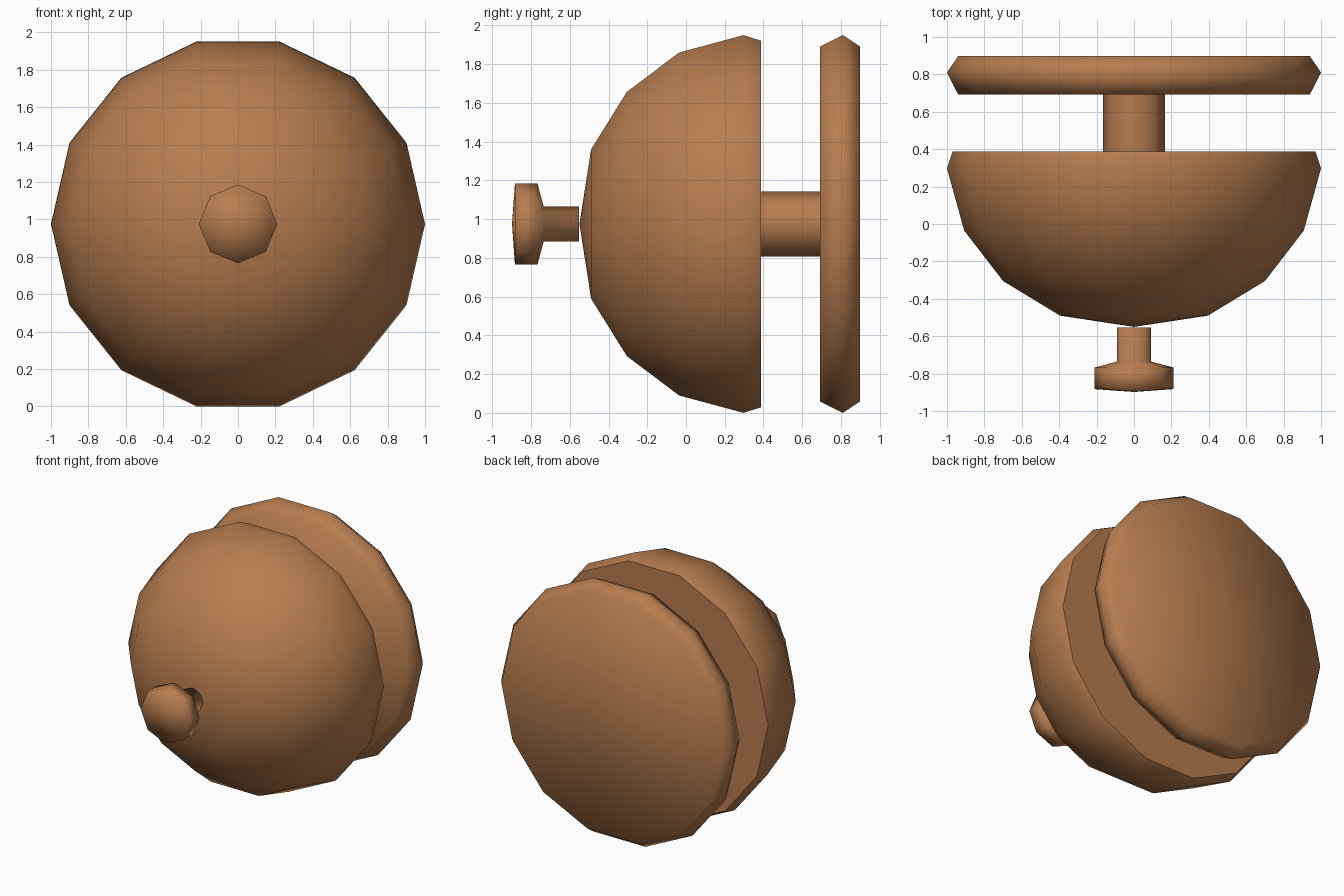
import bpy
import bmesh
from math import cos, sin, tau, radians

cube = bpy.data.objects.get("Cube")
if cube:
    bpy.data.objects.remove(cube, do_unlink=True)

AXIS_Z = 0.975

brown = bpy.data.materials.new("warm_brown")
brown.use_nodes = True
colour = (0.47, 0.205, 0.08, 1)
brown.diffuse_color = colour
brown.node_tree.nodes["Principled BSDF"].inputs["Base Color"].default_value = colour


def lathe(name, profile, sides, sharp_angle=180):
    """Turn (radius, y) points around the front-to-back axis."""
    bm = bmesh.new()
    rings = []
    for r, y in profile:
        count = sides if r > 0 else 1
        rings.append([bm.verts.new((r * cos(tau * i / sides), y,
                                    AXIS_Z + r * sin(tau * i / sides)))
                      for i in range(count)])
    for a, b in zip(rings, rings[1:]):
        for i in range(sides):
            j = (i + 1) % sides
            corners = [a[i % len(a)], a[j % len(a)], b[j % len(b)], b[i % len(b)]]
            bm.faces.new(list(dict.fromkeys(corners)))
    bmesh.ops.recalc_face_normals(bm, faces=bm.faces)
    mesh = bpy.data.meshes.new(name)
    bm.to_mesh(mesh)
    bm.free()
    mesh.materials.append(brown)
    obj = bpy.data.objects.new(name, mesh)
    bpy.context.collection.objects.link(obj)
    bpy.ops.object.select_all(action='DESELECT')
    obj.select_set(True)
    bpy.context.view_layer.objects.active = obj
    if sharp_angle < 180:
        bpy.ops.object.shade_smooth_by_angle(angle=radians(sharp_angle))
    else:
        bpy.ops.object.shade_smooth()
    return obj


# Rounded dome with a crisp flat back
lathe("dome", [(0, -0.55), (0.395, -0.49), (0.70, -0.305), (0.908, -0.035),
               (1, 0.298), (0.97, 0.387), (0, 0.387)], 14, 50)

# Disc behind the dome with a softly shaded bevelled rim
lathe("back_plate", [(0, 0.692), (0.94, 0.692), (1, 0.81),
                     (0.94, 0.898), (0, 0.898)], 14)

# Short rod joining the dome and the disc
lathe("neck", [(0.167, 0.387), (0.167, 0.692)], 8)

# Small button and its stem at the front
lathe("front_knob", [(0, -0.898), (0.21, -0.883), (0.21, -0.767),
                     (0.09, -0.735), (0.09, -0.553), (0, -0.553)], 8)
